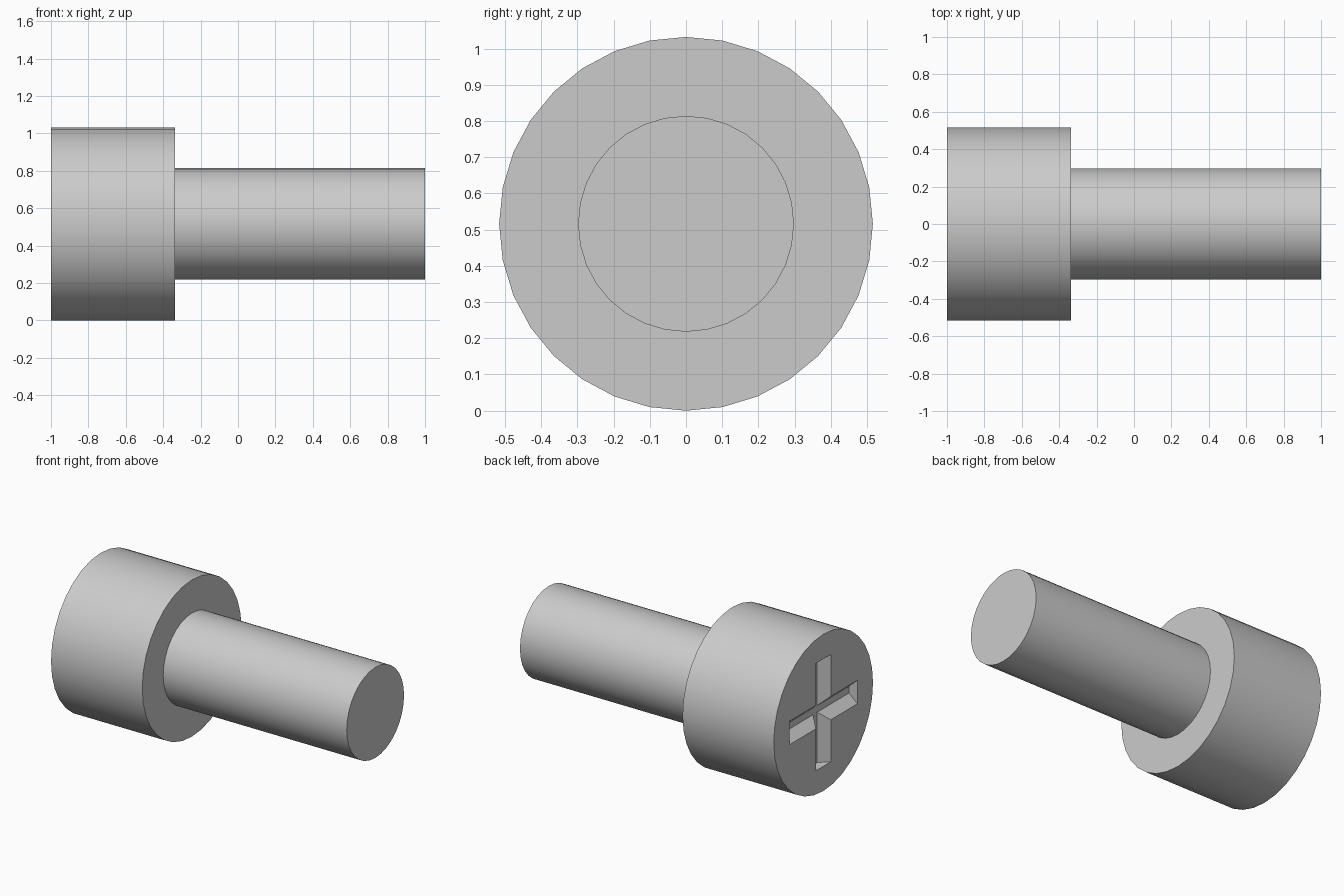
import bpy
import bmesh
from math import pi, radians
from mathutils import Matrix

cube = bpy.data.objects.get("Cube")
if cube:
    bpy.data.objects.remove(cube, do_unlink=True)

HEAD_R, SHANK_R = 0.516, 0.298
X_START, X_STEP, X_END = -1.0, -0.336, 1.0
ARM = 0.353            # half length of each slot
TOP_W, FLOOR_W = 0.077, 0.022   # slot half widths at the face and at the floor
DEPTH = 0.06

steel = bpy.data.materials.new("grey_metal")
steel.use_nodes = True
steel.diffuse_color = (0.6, 0.6, 0.6, 1)
steel.node_tree.nodes["Principled BSDF"].inputs["Base Color"].default_value = (0.6, 0.6, 0.6, 1)


def add_object(name, bm):
    bmesh.ops.recalc_face_normals(bm, faces=bm.faces)
    mesh = bpy.data.meshes.new(name)
    bm.to_mesh(mesh)
    bm.free()
    mesh.materials.append(steel)
    obj = bpy.data.objects.new(name, mesh)
    bpy.context.collection.objects.link(obj)
    return obj


def select_only(obj):
    bpy.ops.object.select_all(action='DESELECT')
    obj.select_set(True)
    bpy.context.view_layer.objects.active = obj


def rod(name, radius, x0, x1):
    """Cylinder lying along x."""
    bm = bmesh.new()
    place = Matrix.Translation(((x0 + x1) / 2, 0, HEAD_R)) @ Matrix.Rotation(pi / 2, 4, 'Y')
    bmesh.ops.create_cone(bm, cap_ends=True, segments=32, radius1=radius,
                          radius2=radius, depth=x1 - x0, matrix=place)
    return add_object(name, bm)


def slot_cutter(name, angle):
    """Bar with a tapered section, reaching out past the head face."""
    bm = bmesh.new()
    outer = TOP_W + (TOP_W - FLOOR_W)
    section = [(X_START - DEPTH, -outer), (X_START - DEPTH, outer),
               (X_START + DEPTH, FLOOR_W), (X_START + DEPTH, -FLOOR_W)]
    face = bm.faces.new([bm.verts.new((x, -ARM, z)) for x, z in section])
    bar = bmesh.ops.extrude_face_region(bm, geom=[face])
    ends = [v for v in bar["geom"] if isinstance(v, bmesh.types.BMVert)]
    bmesh.ops.translate(bm, verts=ends, vec=(0, 2 * ARM, 0))
    bm.transform(Matrix.Translation((0, 0, HEAD_R)) @ Matrix.Rotation(angle, 4, 'X'))
    obj = add_object(name, bm)
    obj.hide_render = True
    return obj


# Head and shank
head = rod("screw_head", HEAD_R, X_START, X_STEP)
shank = rod("screw_shank", SHANK_R, X_STEP, X_END)

# Cross recess in the head
for name, angle in (("slot_across", 0), ("slot_upright", pi / 2)):
    cutter = slot_cutter(name, angle)
    cut = head.modifiers.new(name, 'BOOLEAN')
    cut.operation = 'DIFFERENCE'
    cut.solver = 'EXACT'
    cut.object = cutter
    select_only(head)
    bpy.ops.object.modifier_apply(modifier=cut.name)
    bpy.data.objects.remove(cutter, do_unlink=True)

# Round sides smooth, rims and recess sharp
for part in (head, shank):
    select_only(part)
    bpy.ops.object.shade_smooth_by_angle(angle=radians(30))
